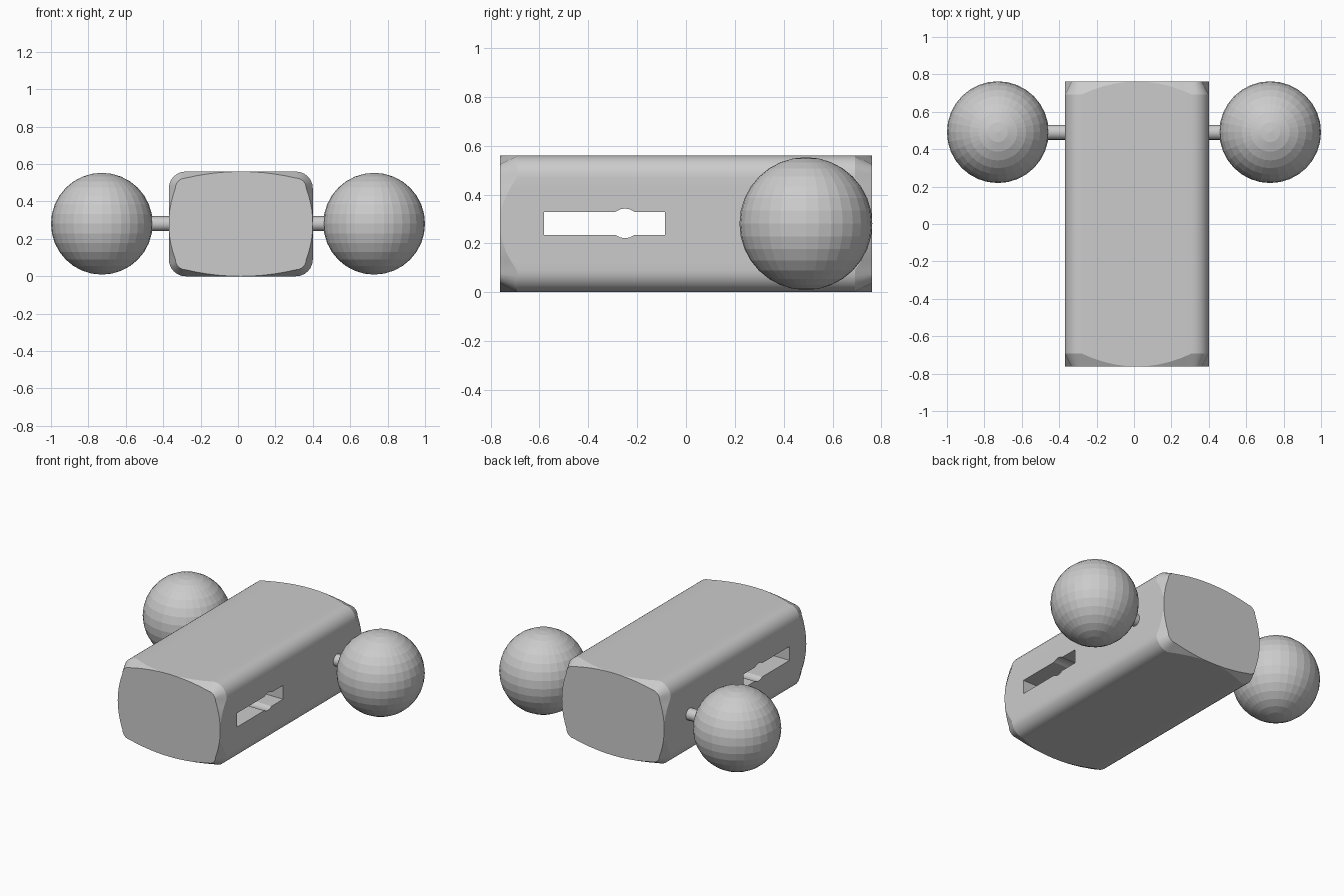
import bpy, bmesh, math
from mathutils import Vector

if "Cube" in bpy.data.objects:
    bpy.data.objects.remove(bpy.data.objects["Cube"])

grey = bpy.data.materials.new("plain_grey")
grey.diffuse_color = (0.6, 0.6, 0.6, 1)
grey.use_nodes = True
grey.node_tree.nodes["Principled BSDF"].inputs["Base Color"].default_value = grey.diffuse_color

CX, CZ = 0.015, 0.28            # body centre in the cross-section
HX, HZ, HY = 0.385, 0.28, 0.762  # body half sizes
R, INSET = 0.09, 0.035          # corner rounding, end crowning


def make_object(name, bm):
    bmesh.ops.recalc_face_normals(bm, faces=bm.faces)
    mesh = bpy.data.meshes.new(name)
    bm.to_mesh(mesh)
    bm.free()
    mesh.materials.append(grey)
    obj = bpy.data.objects.new(name, mesh)
    bpy.context.collection.objects.link(obj)
    return obj


def activate(obj):
    bpy.ops.object.select_all(action='DESELECT')
    obj.select_set(True)
    bpy.context.view_layer.objects.active = obj


def section(corner_steps=6, side_steps=10):
    """Rounded rectangle as (point, outward normal, end inset)."""
    pts = []
    corners = [(1, 1), (-1, 1), (-1, -1), (1, -1)]
    for i, (sx, sz) in enumerate(corners):
        c = Vector((sx * (HX - R), sz * (HZ - R)))
        for k in range(corner_steps + 1):
            a = math.pi / 2 * (i + k / corner_steps)
            n = Vector((math.cos(a), math.sin(a)))
            pts.append((c + n * R, n, INSET))
        nx, nz = corners[(i + 1) % 4]
        start = c + n * R
        end = Vector((nx * (HX - R), nz * (HZ - R))) + n * R
        for k in range(1, side_steps):
            t = k / side_steps
            pts.append((start.lerp(end, t), n, INSET * (2 * t - 1) ** 2))
    return pts


# body: rounded block whose flat ends have crowned outlines
bm = bmesh.new()
pts = section()
rings = []
for side, outer in ((-1, True), (-1, False), (1, False), (1, True)):
    ring = []
    for p, n, d in pts:
        q = p - n * d if outer else p
        y = side * (HY if outer else HY - 2 * d)
        ring.append(bm.verts.new((CX + q.x, y, CZ + q.y)))
    rings.append(ring)
for a, b in zip(rings, rings[1:]):
    for i in range(len(pts)):
        j = (i + 1) % len(pts)
        bm.faces.new((a[i], a[j], b[j], b[i]))
bm.faces.new(rings[0])
bm.faces.new(rings[-1])
bmesh.ops.remove_doubles(bm, verts=bm.verts, dist=0.0001)
body = make_object("body", bm)

# slot: long rectangle with a round widening, cut right through
SY, SZ, SH, SR = -0.25, 0.282, 0.047, 0.061
a0 = math.asin(SH / SR)
arc = [a0 + (math.pi - 2 * a0) * k / 4 for k in range(5)]
top = [(-0.087, SH)] + [(SY + SR * math.cos(a), SR * math.sin(a)) for a in arc] + [(-0.582, SH)]
outline = top + [(y, -z) for y, z in reversed(top)]
bm = bmesh.new()
face = bm.faces.new([bm.verts.new((-0.6, y, SZ + z)) for y, z in outline])
ext = bmesh.ops.extrude_face_region(bm, geom=[face])
bmesh.ops.translate(bm, vec=(1.2, 0, 0),
                    verts=[v for v in ext["geom"] if isinstance(v, bmesh.types.BMVert)])
cutter = make_object("slot_cutter", bm)
cutter.hide_render = True
mod = body.modifiers.new("slot", 'BOOLEAN')
mod.operation, mod.solver, mod.object = 'DIFFERENCE', 'EXACT', cutter
activate(body)
bpy.ops.object.modifier_apply(modifier=mod.name)
bpy.data.objects.remove(cutter)
bpy.ops.object.shade_smooth_by_angle(angle=math.radians(25))

# axle stubs and ball wheels on both sides
for side, label in ((-1, "left"), (1, "right")):
    bpy.ops.mesh.primitive_cylinder_add(vertices=16, radius=0.04, depth=0.3,
                                        location=(side * 0.42, 0.49, 0.281),
                                        rotation=(0, math.pi / 2, 0))
    axle = bpy.context.object
    axle.name = label + "_axle"
    axle.data.materials.append(grey)
    bpy.ops.object.shade_smooth_by_angle(angle=math.radians(30))
    bpy.ops.mesh.primitive_uv_sphere_add(segments=32, ring_count=16, radius=0.272,
                                         location=(side * 0.728, 0.491, 0.281))
    ball = bpy.context.object
    ball.name = label + "_ball"
    ball.data.materials.append(grey)
